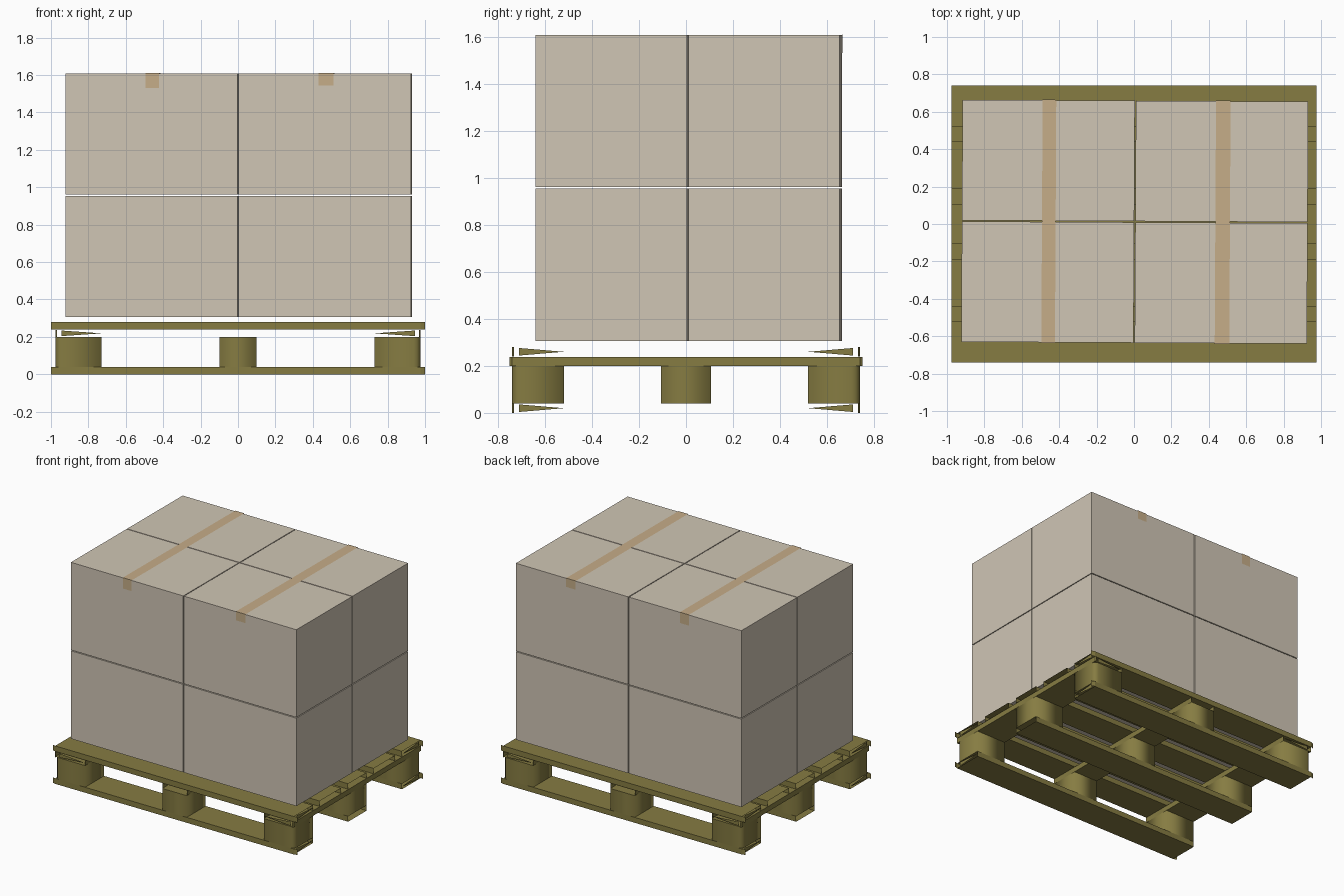
import bpy, bmesh, math
from mathutils import Vector, Matrix

if "Cube" in bpy.data.objects:
    bpy.data.objects.remove(bpy.data.objects["Cube"])


def material(name, rgb):
    m = bpy.data.materials.new(name)
    lin = [((c / 255 + 0.055) / 1.055) ** 2.4 for c in rgb]
    m.diffuse_color = (*lin, 1)
    m.use_nodes = True
    m.node_tree.nodes["Principled BSDF"].inputs["Base Color"].default_value = m.diffuse_color
    return m


WOOD = material("olive wood", (134, 124, 66))
CARD = material("pale cardboard", (208, 198, 181))
TAPE = material("tan tape", (198, 173, 136))


def finish(bm, name, mat):
    me = bpy.data.meshes.new(name)
    bm.to_mesh(me)
    bm.free()
    me.materials.append(mat)
    ob = bpy.data.objects.new(name, me)
    bpy.context.collection.objects.link(ob)
    return ob


def face(bm, pts, out):
    """Add a face whose normal points towards 'out'."""
    f = bm.faces.new([bm.verts.new(p) for p in pts])
    f.normal_update()
    if f.normal.dot(Vector(out)) < 0:
        f.normal_flip()


def board(name, axis, a0, a1, half, z0, z1, tip=0.0):
    """Open-ended plank along x or y; outer planks get splintered ends up to 'tip'."""
    bm = bmesh.new()

    def P(a, l, z):
        return (l, a, z) if axis == 'x' else (a, l, z)
    for z, s in ((z0, -1), (z1, 1)):
        face(bm, [P(a0, -half, z), P(a1, -half, z), P(a1, half, z), P(a0, half, z)], (0, 0, s))
    for a, s in ((a0, -1), (a1, 1)):
        face(bm, [P(a, -half, z0), P(a, half, z0), P(a, half, z1), P(a, -half, z1)], P(s, 0, 0))
    if tip:
        s = 1 if a0 + a1 > 0 else -1
        outer, inner = (a1, a0) if s > 0 else (a0, a1)
        zm = (z0 + z1) / 2
        for e in (-1, 1):
            # half-closed end
            face(bm, [P(outer - s * 0.03, e * half, z0 + 0.004), P(outer - s * 0.03, e * half, z1 - 0.004),
                      P(inner, e * half, zm)], P(0, e, 0))
            # thin splinter at the corner
            face(bm, [P(outer, e * half, z0), P(outer, e * half, z1),
                      P(outer - s * 0.008, e * tip, z1), P(outer - s * 0.008, e * tip, z0)], P(s, 0, 0))
    bmesh.ops.remove_doubles(bm, verts=bm.verts[:], dist=0.0005)
    return finish(bm, name, WOOD)


def block(name, x0, x1, y0, y1, round_corner):
    """Open-topped spacer block, outer corner rounded on the four corner blocks."""
    bm = bmesh.new()
    cx, cy = (x0 + x1) / 2, (y0 + y1) / 2
    loop = []
    for sx, sy in ((1, 1), (-1, 1), (-1, -1), (1, -1)):
        x, y = (x1 if sx > 0 else x0), (y1 if sy > 0 else y0)
        if round_corner and sx * cx > 0 and sy * cy > 0:
            r = 0.035
            pts = [(x - sx * r * (1 - math.cos(t)), y - sy * r * (1 - math.sin(t)))
                   for t in (0, math.pi / 6, math.pi / 3, math.pi / 2)]
            loop += pts if sx * sy > 0 else pts[::-1]
        else:
            loop.append((x, y))
    lo = [bm.verts.new((x, y, 0.04)) for x, y in loop]
    hi = [bm.verts.new((x, y, 0.2)) for x, y in loop]
    n = len(loop)
    for i in range(n):
        j = (i + 1) % n
        f = bm.faces.new((lo[i], lo[j], hi[j], hi[i]))
        f.smooth = True
    for e in bm.edges:
        if len(e.link_faces) == 2 and e.calc_face_angle(0) > math.radians(40):
            e.smooth = False
    return finish(bm, name, WOOD)


# pallet: bottom skids, blocks, cross stringers, deck
ROWS = ((-0.74, -0.52), (-0.107, 0.107), (0.52, 0.74))
COLS = ((-0.975, -0.73), (-0.1, 0.1), (0.73, 0.975))
for j, (y0, y1) in enumerate(ROWS):
    board(f"bottom_skid_{j}", 'x', y0, y1, 0.975, 0.0, 0.04, 0 if j == 1 else 1.0)
    for i, (x0, x1) in enumerate(COLS):
        block(f"block_{i}_{j}", x0, x1, y0, y1, i != 1 and j != 1)
for i, (x0, x1) in enumerate(COLS):
    board(f"cross_stringer_{i}", 'y', x0, x1, 0.74, 0.2, 0.238, 0 if i == 1 else 0.75)
DECK = ((-0.74, -0.52), (-0.44, -0.19), (-0.107, 0.107), (0.19, 0.44), (0.52, 0.74))
for j, (y0, y1) in enumerate(DECK):
    board(f"deck_board_{j}", 'x', y0, y1, 0.975, 0.24, 0.28, 1.0 if j in (0, 4) else 0)

# the load sits slightly twisted on the pallet
TWIST = Matrix.Translation((0.004, 0.012, 0)) @ Matrix.Rotation(-0.0054, 4, 'Z')
HX, HY, Z0, ZM, Z1 = 0.924, 0.647, 0.305, 0.957, 1.607


def carton(name, lo, hi):
    bm = bmesh.new()
    bmesh.ops.create_cube(bm, size=1)
    for v in bm.verts:
        v.co = Vector([hi[k] if v.co[k] > 0 else lo[k] for k in range(3)])
    finish(bm, name, CARD).matrix_world = TWIST


# eight cartons with narrow gaps
G = 0.003
for i, (x0, x1) in enumerate(((-HX, -G), (G, HX))):
    for j, (y0, y1) in enumerate(((-HY, -G), (G, HY))):
        for k, (z0, z1) in enumerate(((Z0, ZM - G), (ZM + G, Z1))):
            carton(f"carton_{i}{j}{k}", (x0, y0, z0), (x1, y1, z1))

# two tape strips folded over the top front and back edges
for name, x0, x1, drop in (("tape_left", -0.496, -0.423, 0.077), ("tape_right", 0.431, 0.509, 0.062)):
    bm = bmesh.new()
    o = 0.003
    prof = [(-HY - o, Z1 - drop), (-HY - o, Z1 + o), (HY + o, Z1 + o), (HY + o, Z1 - drop)]
    a = [bm.verts.new((x0, y, z)) for y, z in prof]
    b = [bm.verts.new((x1, y, z)) for y, z in prof]
    for i in range(3):
        bm.faces.new((a[i], b[i], b[i + 1], a[i + 1]))
    finish(bm, name, TAPE).matrix_world = TWIST
